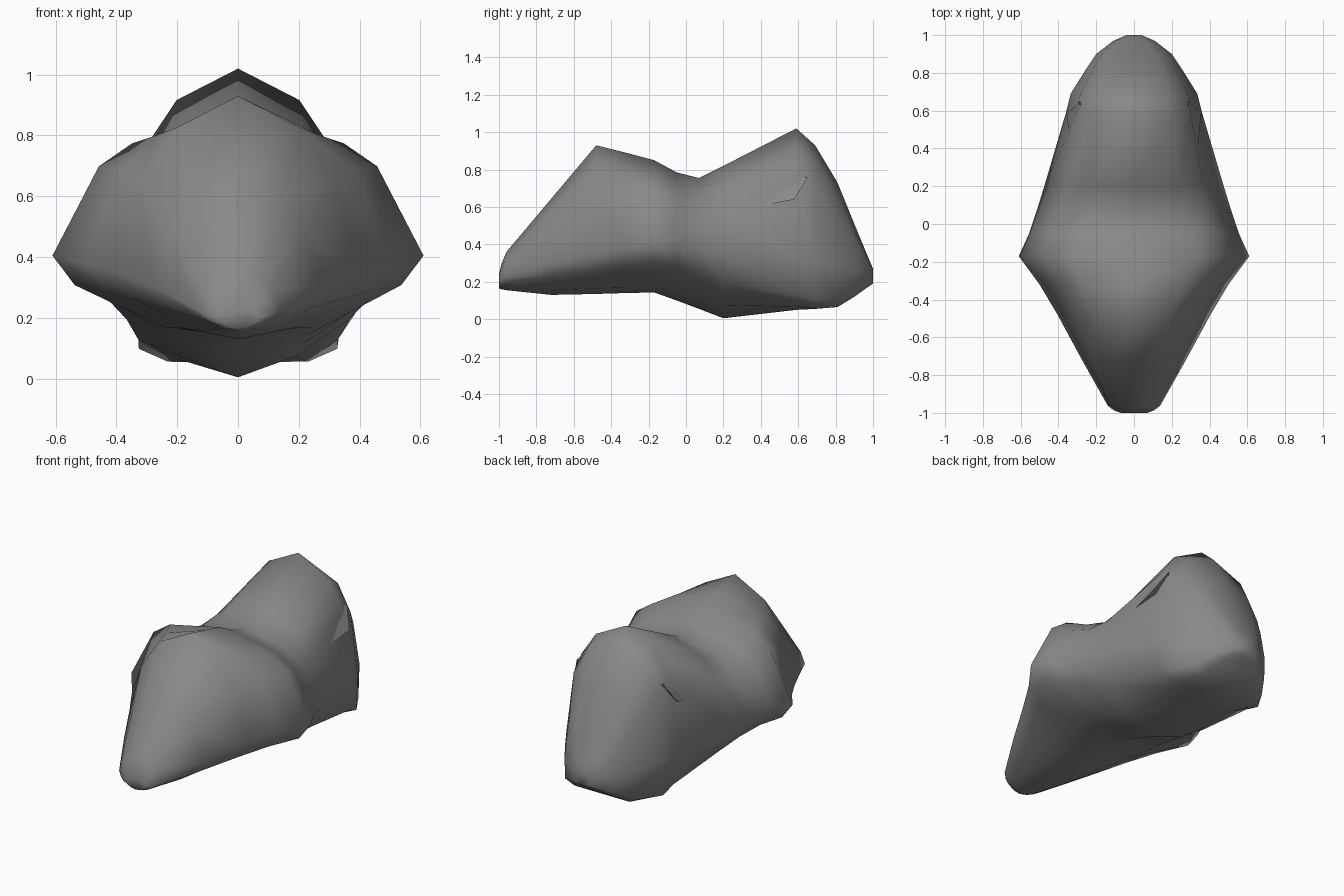
import bpy, bmesh, math

old = bpy.data.objects.get("Cube")
if old:
    bpy.data.objects.remove(old, do_unlink=True)

# Single stone colour
stone = bpy.data.materials.new("stone_grey")
stone.use_nodes = True
grey = (0.25, 0.25, 0.25, 1)
stone.diffuse_color = grey
bsdf = stone.node_tree.nodes["Principled BSDF"]
bsdf.inputs["Base Color"].default_value = grey
bsdf.inputs["Roughness"].default_value = 0.9


def make_object(name, bm):
    bmesh.ops.recalc_face_normals(bm, faces=bm.faces[:])
    mesh = bpy.data.meshes.new(name)
    bm.to_mesh(mesh)
    bm.free()
    mesh.materials.append(stone)
    obj = bpy.data.objects.new(name, mesh)
    bpy.context.collection.objects.link(obj)
    bpy.ops.object.select_all(action="DESELECT")
    obj.select_set(True)
    bpy.context.view_layer.objects.active = obj
    bpy.ops.object.shade_smooth_by_angle(angle=math.radians(75))
    return obj


# Cross-section character along y: (width, height) fractions of the crown,
# shoulder, undercut and keel points
shapes = [
    (-0.48, (0.5, 0.82), (0.8, 0.51), (0.86, 0.4), (0.42, 0.86)),
    (-0.17, (0.57, 0.83), (0.75, 0.66), (0.88, 0.37), (0.4, 0.9)),
    (0.2, (0.5, 0.86), (0.77, 0.56), (0.77, 0.45), (0.4, 0.8)),
    (0.59, (0.56, 0.85), (0.83, 0.64), (0.91, 0.72), (0.57, 0.94)),
    (0.7, (0.6, 0.87), (0.85, 0.62), (0.98, 0.84), (0.7, 1.0)),
]


def shape_at(y):
    """Blend the two nearest cross-section shapes."""
    y = min(max(y, shapes[0][0]), shapes[-1][0])
    for a, b in zip(shapes, shapes[1:]):
        if y <= b[0]:
            t = (y - a[0]) / (b[0] - a[0])
            return [(p[0] + t * (q[0] - p[0]), p[1] + t * (q[1] - p[1]))
                    for p, q in zip(a[1:], b[1:])]


def section(y, top, side, bottom, width):
    """Closed ring: peaked crown, sharp flank and undercut belly."""
    crown, shoulder, undercut, keel = shape_at(y)
    half = [(width * u, side + (top - side) * v) for u, v in (crown, shoulder)]
    half.append((width, side))
    half += [(width * u, side - (side - bottom) * v) for u, v in (undercut, keel)]
    ring = [(0, top)] + half + [(0, bottom)] + [(-x, z) for x, z in reversed(half)]
    return [(x, y, z) for x, z in ring]


# Stations along the boulder: y, crown height, flank height, underside, half width
stations = [
    (-1.0, 0.24, 0.20, 0.165, 0.07),
    (-0.985, 0.3, 0.21, 0.16, 0.11),
    (-0.96, 0.36, 0.23, 0.155, 0.14),
    (-0.72, 0.645, 0.3, 0.13, 0.275),
    (-0.48, 0.93, 0.35, 0.135, 0.405),
    (-0.32, 0.89, 0.38, 0.14, 0.5),
    (-0.17, 0.85, 0.405, 0.143, 0.61),
    (-0.05, 0.785, 0.41, 0.1, 0.555),
    (0.07, 0.755, 0.39, 0.055, 0.515),
    (0.2, 0.82, 0.35, 0.005, 0.475),
    (0.59, 1.02, 0.33, 0.05, 0.36),
    (0.69, 0.93, 0.31, 0.055, 0.335),
    (0.81, 0.73, 0.29, 0.065, 0.26),
    (0.9, 0.51, 0.27, 0.12, 0.2),
    (0.97, 0.34, 0.25, 0.17, 0.11),
    (1.0, 0.27, 0.24, 0.19, 0.04),
]

# Main rock body
bm = bmesh.new()
rings = [[bm.verts.new(p) for p in section(*s)] for s in stations]
count = len(rings[0])
for a, b in zip(rings, rings[1:]):
    for i in range(count):
        j = (i + 1) % count
        bm.faces.new((a[i], a[j], b[j], b[i]))
bm.faces.new(rings[0])
bm.faces.new(rings[-1])
make_object("rock_body", bm)

# Small overhanging chips on both rear flanks
for name, s in (("left_chip", 1), ("right_chip", -1)):
    bm = bmesh.new()
    points = [(0.34, 0.42, 0.61), (0.355, 0.58, 0.64), (0.29, 0.65, 0.76),
              (0.26, 0.45, 0.78), (0.2, 0.55, 0.66)]
    verts = [bm.verts.new((s * x, y, z)) for x, y, z in points]
    bmesh.ops.convex_hull(bm, input=verts)
    make_object(name, bm)
